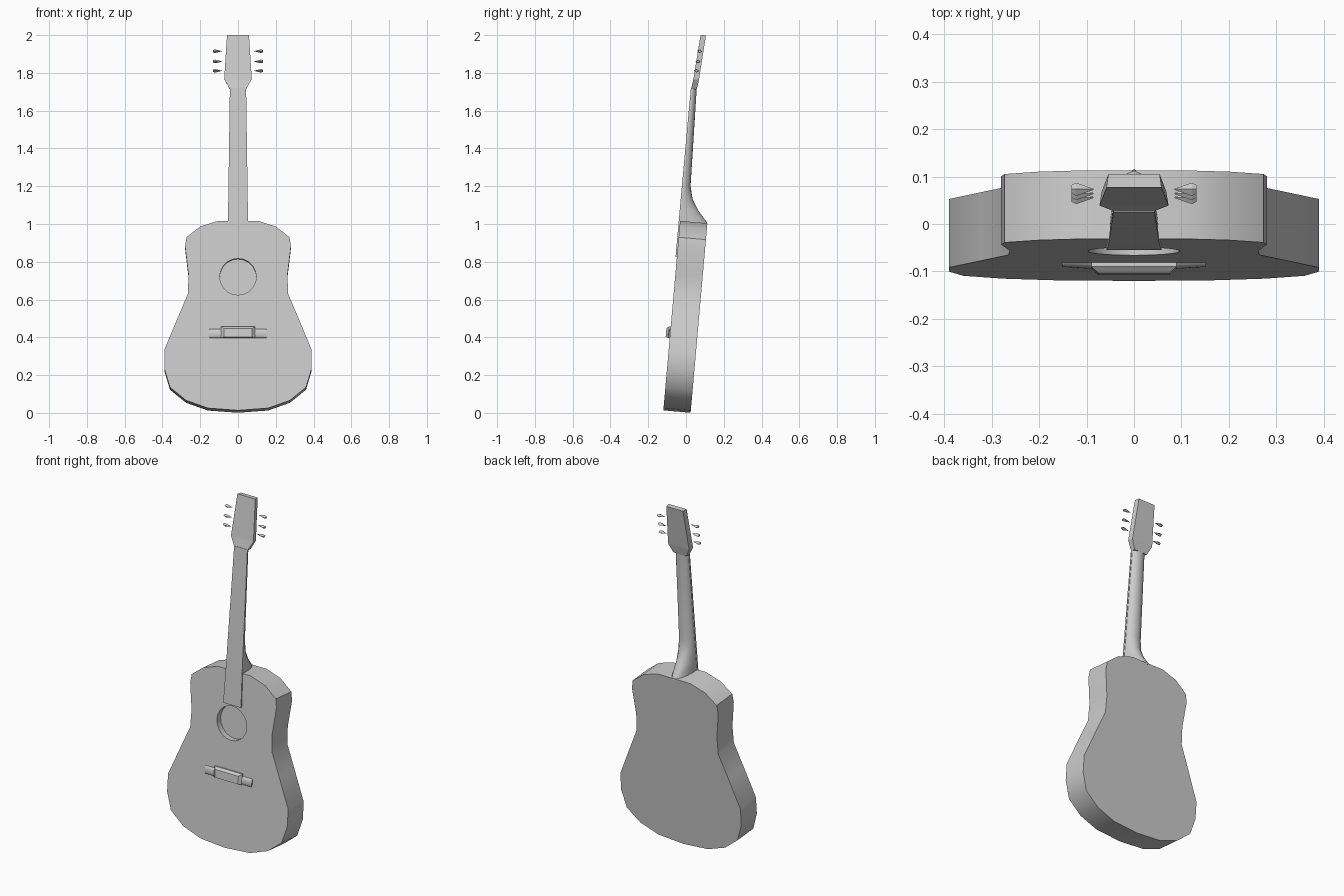
import bpy, bmesh, math
from mathutils import Matrix, Vector

if "Cube" in bpy.data.objects:
    bpy.data.objects.remove(bpy.data.objects["Cube"])

# One plain grey for the whole instrument
grey = bpy.data.materials.new("plain grey")
grey.use_nodes = True
grey.diffuse_color = (0.6, 0.6, 0.6, 1)
grey.node_tree.nodes["Principled BSDF"].inputs["Base Color"].default_value = (0.6, 0.6, 0.6, 1)

# Parts are built upright with the soundboard on y = 0, then leaned back
LEAN = Matrix.Translation((0, -0.12, 0.0135)) @ Matrix.Rotation(math.radians(-5.05), 4, "X")


def loft(name, rings):
    """Skin a closed solid through rings that have equal point counts."""
    bm = bmesh.new()
    loops = [[bm.verts.new(LEAN @ Vector(p)) for p in ring] for ring in rings]
    n = len(loops[0])
    for a, b in zip(loops, loops[1:]):
        for i in range(n):
            j = (i + 1) % n
            bm.faces.new((a[i], a[j], b[j], b[i]))
    bm.faces.new(loops[0])
    bm.faces.new(loops[-1])
    bmesh.ops.recalc_face_normals(bm, faces=bm.faces)
    mesh = bpy.data.meshes.new(name)
    bm.to_mesh(mesh)
    bm.free()
    mesh.materials.append(grey)
    obj = bpy.data.objects.new(name, mesh)
    bpy.context.collection.objects.link(obj)
    return obj


def smooth(obj, angle=35):
    bpy.ops.object.select_all(action="DESELECT")
    obj.select_set(True)
    bpy.context.view_layer.objects.active = obj
    bpy.ops.object.shade_smooth_by_angle(angle=math.radians(angle))


def rect_z(w, front, back, z, back_w=None):
    """Horizontal rectangle at height z."""
    bw = back_w or w
    return [(-w, front, z), (w, front, z), (bw, back, z), (-bw, back, z)]


def rect_y(w, low, high, y):
    """Rectangle facing the front at depth y."""
    return [(-w, y, low), (w, y, low), (w, y, high), (-w, y, high)]


def circle_y(radius, z, y, n=20):
    turn = [math.tau * i / n for i in range(n)]
    return [(radius * math.cos(t), y, z + radius * math.sin(t)) for t in turn]


# Body: mirrored waisted outline, front to back
half = [(0.16, 0.012), (0.275, 0.053), (0.36, 0.122), (0.39, 0.222), (0.39, 0.322),
        (0.32, 0.49), (0.265, 0.62), (0.262, 0.72), (0.28, 0.87), (0.273, 0.92),
        (0.2, 0.977), (0.106, 1.007)]
outline = [(0, 0)] + half + [(-x, z) for x, z in reversed(half)]
body = loft("body", [[(x, y, z) for x, z in outline] for y in (0, 0.145)])

# Sound hole: shallow round recess cut in the soundboard
HOLE_Z = 0.71
cutter = loft("sound_hole_cutter", [circle_y(0.097, HOLE_Z, y) for y in (-0.05, 0.035)])
cutter.hide_render = True
cut = body.modifiers.new("sound hole", "BOOLEAN")
cut.operation = "DIFFERENCE"
cut.object = cutter
bpy.context.view_layer.objects.active = body
bpy.ops.object.modifier_apply(modifier=cut.name)
bpy.data.objects.remove(cutter)
smooth(body)

# Neck with a heel that sweeps back to the body: height, half width, depth
neck_steps = [(1.0, 0.052, 0.148), (1.015, 0.052, 0.14), (1.065, 0.051, 0.095),
              (1.126, 0.05, 0.056), (1.195, 0.049, 0.039), (1.72, 0.042, 0.026)]
ARC = [math.pi * i / 10 for i in range(11)]
neck = loft("neck", [[(w * math.cos(t), d * math.sin(t), z) for t in ARC]
                     for z, w, d in neck_steps])
smooth(neck, 50)

# Fretboard: thin tapered plate over the neck and upper body
loft("fretboard", [rect_z(0.058, -0.007, 0.001, 0.815),
                   rect_z(0.053, -0.007, 0.004, 1.01),
                   rect_z(0.043, -0.005, 0.004, 1.712)])

# Headstock: flares out, tapers to the top and tips backward
loft("headstock", [rect_z(0.043, -0.003, 0.026, 1.708),
                   rect_z(0.073, 0.004, 0.034, 1.76, 0.068),
                   rect_z(0.058, 0.0214, 0.05, 1.997, 0.054)])

# Tuning pegs: small faceted keys, narrow end toward the headstock
for row, z in enumerate((1.806, 1.856, 1.911)):
    for side, label in ((1, "left"), (-1, "right")):
        y = 0.017 + 0.004 * row
        rings = []
        for x, r in ((0.085, 0.001), (0.122, 0.014), (0.132, 0.009)):
            rings.append([(side * x, y - r, z), (side * x, y, z - 0.7 * r),
                          (side * x, y + r, z), (side * x, y, z + 0.7 * r)])
        loft(f"tuning_peg_{label}_{row + 1}", rings)

# Bridge: chamfered centre block with low rounded wings
loft("bridge_block", [rect_y(0.09, 0.385, 0.446, 0.002),
                      rect_y(0.09, 0.385, 0.446, -0.009),
                      rect_y(0.075, 0.388, 0.434, -0.022)])
for side, label in ((1, "left"), (-1, "right")):
    wing = loft(f"bridge_wing_{label}",
                [[(side * x, -d * math.sin(t), 0.408 + 0.023 * math.cos(t)) for t in ARC]
                 for x, d in ((0.08, 0.011), (0.152, 0.006))])
    smooth(wing, 50)
